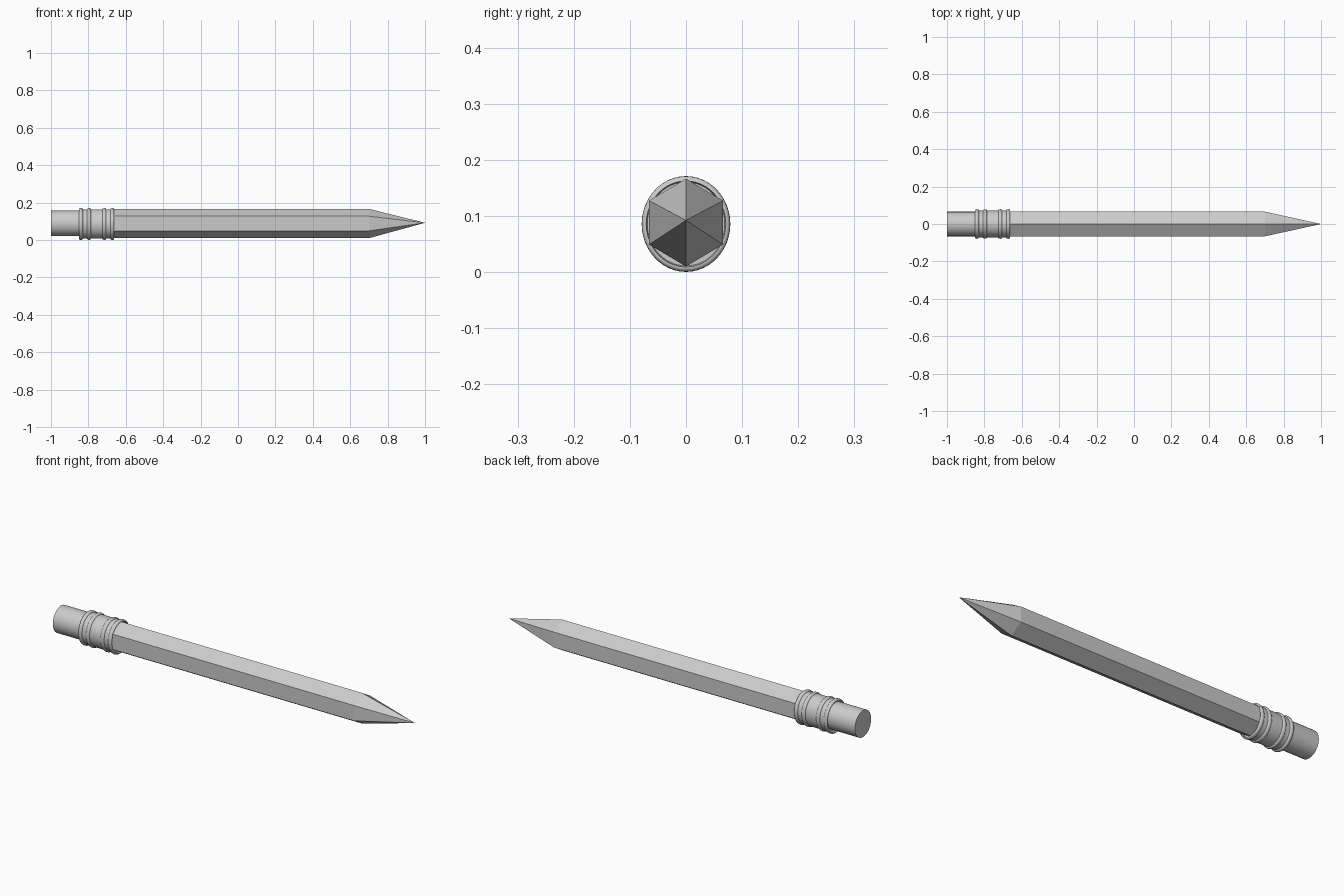
import bpy
import bmesh
import math

old = bpy.data.objects.get("Cube")
if old:
    bpy.data.objects.remove(old, do_unlink=True)

grey = bpy.data.materials.new("plain grey")
grey.use_nodes = True
colour = (0.6, 0.6, 0.6, 1)
grey.diffuse_color = colour
grey.node_tree.nodes["Principled BSDF"].inputs["Base Color"].default_value = colour


def lathe(name, profile, sides, centre_z, stretch, smooth=False):
    """Sweep (x, radius) points round the long axis; ends with a radius are capped."""
    bm = bmesh.new()
    rings = []
    for x, r in profile:
        count = sides if r > 0 else 1
        ring = []
        for i in range(count):
            a = 2 * math.pi * i / sides
            ring.append(bm.verts.new((x, r * math.sin(a), centre_z + stretch * r * math.cos(a))))
        rings.append(ring)
    for a, b in zip(rings, rings[1:]):
        for i in range(sides):
            j = (i + 1) % sides
            if len(b) == 1:
                bm.faces.new((a[i], a[j], b[0]))
            else:
                bm.faces.new((a[i], a[j], b[j], b[i]))
    for ring in (rings[0], rings[-1]):
        if len(ring) > 1:
            bm.faces.new(ring)
    bmesh.ops.recalc_face_normals(bm, faces=bm.faces)
    mesh = bpy.data.meshes.new(name)
    bm.to_mesh(mesh)
    bm.free()
    mesh.materials.append(grey)
    obj = bpy.data.objects.new(name, mesh)
    bpy.context.collection.objects.link(obj)
    if smooth:
        bpy.ops.object.select_all(action="DESELECT")
        obj.select_set(True)
        bpy.context.view_layer.objects.active = obj
        bpy.ops.object.shade_smooth_by_angle(angle=math.radians(35))
    return obj


def bead(x, width, base, height, steps=6):
    """Half-round ridge as profile points."""
    points = []
    for k in range(steps + 1):
        a = math.pi * k / steps
        points.append((x - width * math.cos(a), base + height * math.sin(a)))
    return points


# Hexagonal shaft and sharpened point
lathe("shaft", [(-0.68, 0.076), (0.7, 0.076)], 6, 0.088, 1.03)
point = lathe("sharpened_point", [(0.7, 0.076), (1.0, 0)], 6, 0.088, 1.03)
for v in point.data.vertices:
    if v.co.x > 0.9:
        v.co.z = 0.092

# Eraser
lathe("eraser", [(-1.0, 0.0655), (-0.84, 0.0655)], 32, 0.089, 1.04, smooth=True)

# Metal ferrule with a pair of ridges at each end and a recessed mouth
ferrule = [(-0.845, 0.066)]
for x in (-0.84, -0.797, -0.715, -0.672):
    ferrule += bead(x, 0.01, 0.073, 0.006)
ferrule += [(-0.662, 0.071), (-0.672, 0.069)]
lathe("ferrule", ferrule, 48, 0.0855, 1.08, smooth=True)
